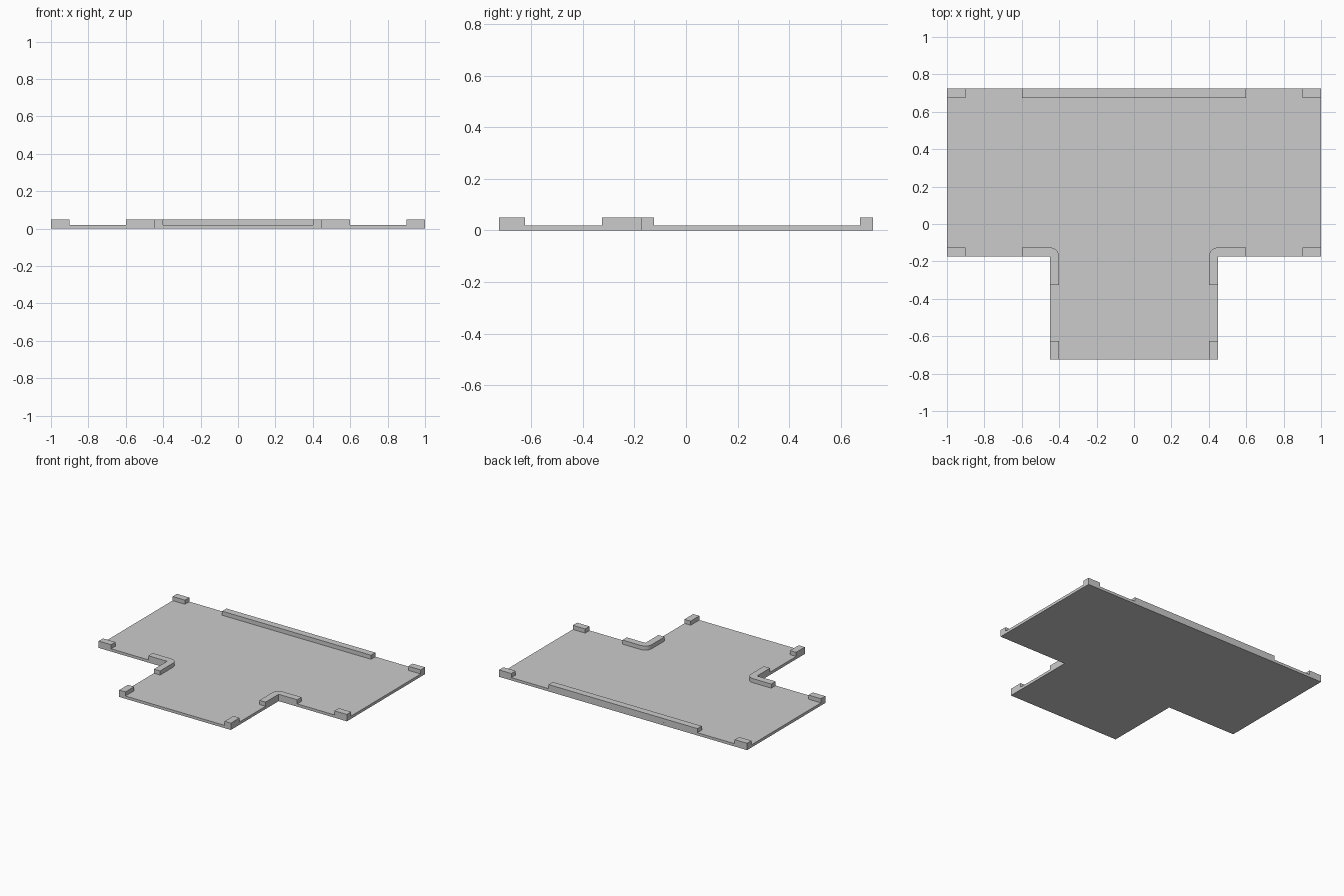
import bpy, bmesh
from math import sin, cos, pi

if "Cube" in bpy.data.objects:
    bpy.data.objects.remove(bpy.data.objects["Cube"])

FLOOR_Z, WALL_Z, T = 0.02, 0.05, 0.05
FRONT, BACK, INNER, STEM = -0.725, 0.725, -0.175, 0.45


def prism(name, outline, z0, z1):
    """Extrude a flat outline from z0 to z1."""
    bm = bmesh.new()
    face = bm.faces.new([bm.verts.new((x, y, z0)) for x, y in outline])
    top = bmesh.ops.extrude_face_region(bm, geom=[face])["geom"]
    verts = [v for v in top if isinstance(v, bmesh.types.BMVert)]
    bmesh.ops.translate(bm, verts=verts, vec=(0, 0, z1 - z0))
    bmesh.ops.recalc_face_normals(bm, faces=bm.faces)
    mesh = bpy.data.meshes.new(name)
    bm.to_mesh(mesh)
    bm.free()
    obj = bpy.data.objects.new(name, mesh)
    bpy.context.collection.objects.link(obj)
    return obj


def rect(x0, x1, y0, y1):
    return [(x0, y0), (x1, y0), (x1, y1), (x0, y1)]


def wall(name, outline, mirror=True):
    obj = prism(name, outline, FLOOR_Z, WALL_Z)
    if mirror:
        obj.modifiers.new("mirror_x", 'MIRROR').use_mirror_merge = False


# T-shaped floor slab
prism("floor", [(-STEM, FRONT), (STEM, FRONT), (STEM, INNER), (1, INNER),
                (1, BACK), (-1, BACK), (-1, INNER), (-STEM, INNER)], 0, FLOOR_Z)

# Long kerb along the back edge
wall("back_wall", rect(-0.6, 0.6, BACK - T, BACK), mirror=False)

# Short kerbs at the open ends of the arms and the stem
wall("back_end_blocks", rect(0.9, 1, BACK - T, BACK))
wall("arm_end_blocks", rect(0.9, 1, INNER, INNER + T))
wall("stem_end_blocks", rect(STEM - T, STEM, FRONT, FRONT + 0.1))

# L-shaped kerbs rounded around the inner corners
SEGMENTS = 5
arc = [(STEM - T * cos(a), INNER + T * sin(a))
       for a in (pi / 2 * i / SEGMENTS for i in range(SEGMENTS + 1))]
wall("corner_walls", [(0.6, INNER), (STEM, INNER), (STEM, INNER - 0.15),
                      (STEM - T, INNER - 0.15)] + arc + [(0.6, INNER + T)])
